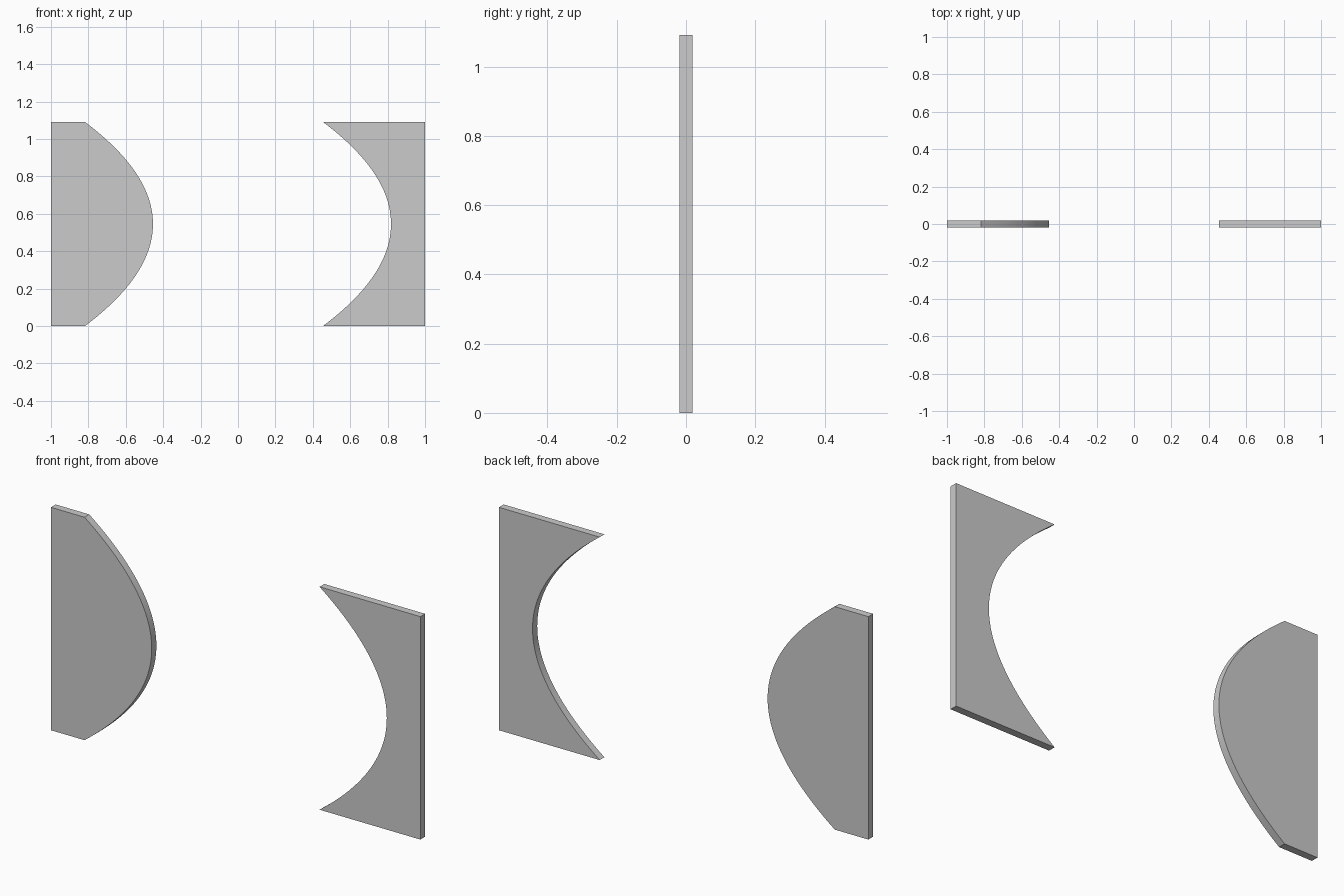
import bpy, bmesh, math

if "Cube" in bpy.data.objects:
    bpy.data.objects.remove(bpy.data.objects["Cube"])

U = 1 / 11          # design unit
HALF_T = 0.2 * U    # half thickness
H = 12 * U
SEG = 48


def curve(x_end, x_apex):
    """Parabolic edge from bottom to top, bulging towards +x."""
    pts = []
    for i in range(SEG + 1):
        t = -1 + 2 * i / SEG
        pts.append((x_apex - (x_apex - x_end) * t * t, H * (t + 1) / 2))
    return pts


def plate(name, profile):
    """Extrude an x-z outline through the plate thickness."""
    bm = bmesh.new()
    face = bm.faces.new([bm.verts.new((x, -HALF_T, z)) for x, z in profile])
    out = bmesh.ops.extrude_face_region(bm, geom=[face])
    verts = [v for v in out["geom"] if isinstance(v, bmesh.types.BMVert)]
    bmesh.ops.translate(bm, verts=verts, vec=(0, 2 * HALF_T, 0))
    bmesh.ops.recalc_face_normals(bm, faces=bm.faces)
    mesh = bpy.data.meshes.new(name)
    bm.to_mesh(mesh)
    bm.free()
    ob = bpy.data.objects.new(name, mesh)
    bpy.context.collection.objects.link(ob)
    bpy.ops.object.select_all(action='DESELECT')
    ob.select_set(True)
    bpy.context.view_layer.objects.active = ob
    bpy.ops.object.shade_smooth_by_angle(angle=math.radians(30))
    return ob


# Left plate with a bulging edge
plate("convex_plate", [(-1, 0)] + curve(-9 * U, -5 * U) + [(-1, H)])

# Right plate with the matching hollow edge
plate("concave_plate", [(1, 0)] + curve(5 * U, 9 * U) + [(1, H)])
